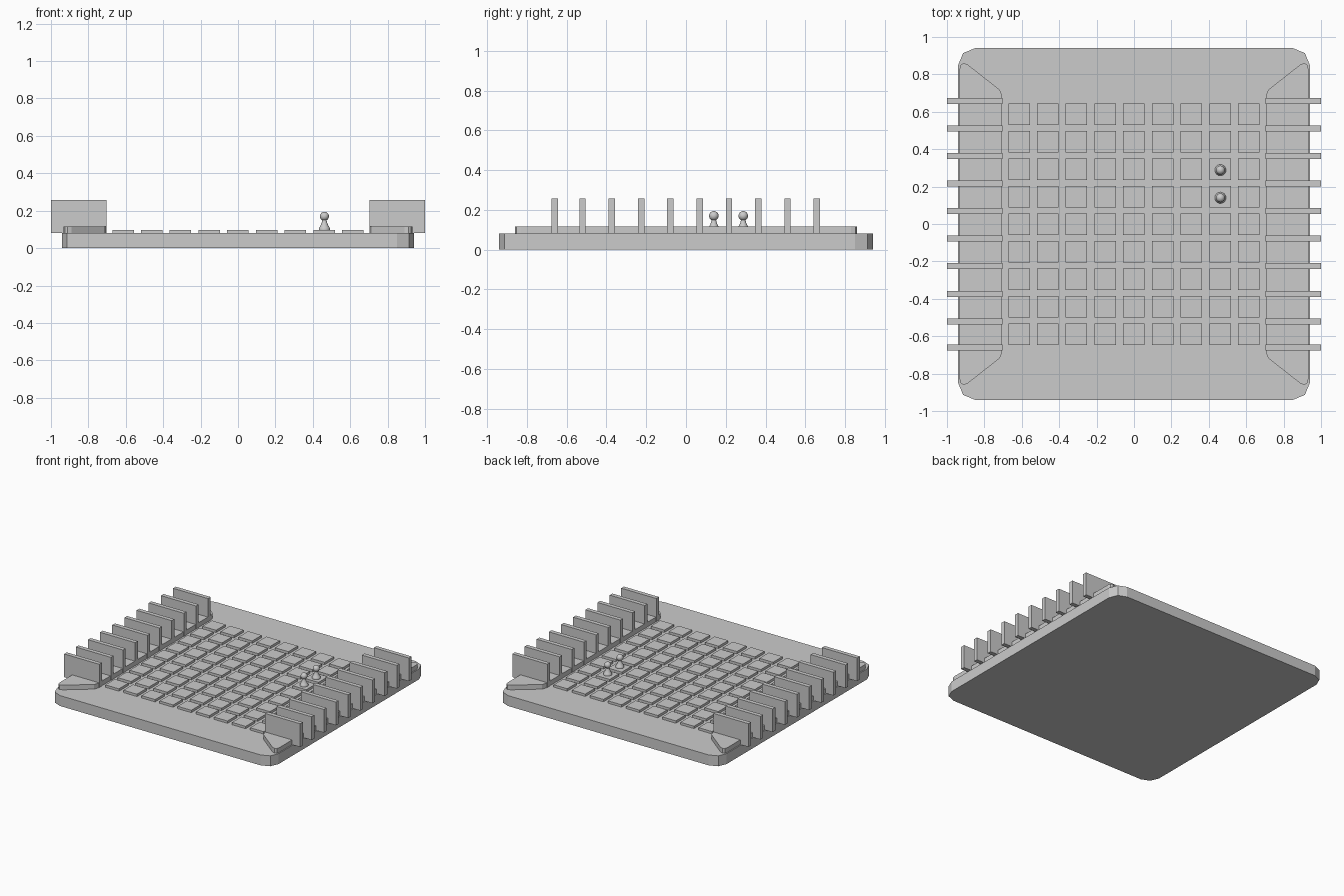
import bpy, bmesh, math

if "Cube" in bpy.data.objects:
    bpy.data.objects.remove(bpy.data.objects["Cube"])

DECK = 0.08  # top of the base board


def prism(name, outline, z0, z1):
    """Extrude a flat outline (x, y) from z0 to z1."""
    bm = bmesh.new()
    face = bm.faces.new([bm.verts.new((x, y, z0)) for x, y in outline])
    top = bmesh.ops.extrude_face_region(bm, geom=[face])["geom"]
    for v in top:
        if isinstance(v, bmesh.types.BMVert):
            v.co.z = z1
    bmesh.ops.recalc_face_normals(bm, faces=bm.faces)
    mesh = bpy.data.meshes.new(name)
    bm.to_mesh(mesh)
    bm.free()
    obj = bpy.data.objects.new(name, mesh)
    bpy.context.collection.objects.link(obj)
    return obj


def box(name, x0, x1, y0, y1, z0, z1):
    return prism(name, [(x0, y0), (x1, y0), (x1, y1), (x0, y1)], z0, z1)


def array(obj, count, offset):
    mod = obj.modifiers.new("Array", 'ARRAY')
    mod.use_relative_offset = False
    mod.use_constant_offset = True
    mod.count = count
    mod.constant_offset_displace = offset


# Base board with two-facet rounded corners
H, R = 0.94, 0.09
corners = []
for q, (sx, sy) in enumerate([(1, 1), (-1, 1), (-1, -1), (1, -1)]):
    for k in range(3):
        a = math.radians(90 * q + 45 * k)
        corners.append((sx * (H - R) + R * math.cos(a), sy * (H - R) + R * math.sin(a)))
prism("base_board", corners, 0, DECK)

# Raised side rails with slanted ends
end = [(0.705, 0.685), (0.717, 0.717), (0.89, 0.853), (0.912, 0.86),
       (0.926, 0.852), (0.932, 0.83)]
for side, s in (("left", -1), ("right", 1)):
    half = [(s * x, y) for x, y in end]
    prism(side + "_rail", half + [(x, -y) for x, y in reversed(half)], DECK, 0.116)

# Upright divider plates along both rails
for side, x0, x1 in (("left", -1.0, -0.703), ("right", 0.703, 1.0)):
    for i in range(10):
        y = 0.658 - 0.1473 * i if i < 9 else -0.66
        box(f"{side}_divider_{i + 1}", x0, x1, y - 0.016, y + 0.016, DECK, 0.258)

# Grid of 9 x 9 square tiles
tiles = box("square_tiles", -0.672, -0.557, -0.647, -0.532, DECK, 0.098)
array(tiles, 9, (0.1535, 0, 0))
array(tiles, 9, (0, 0.147, 0))

# Two playing pieces: turned body with a ball head
body = [(0.0, 0.098), (0.03, 0.098), (0.03, 0.106), (0.026, 0.112),
        (0.019, 0.125), (0.014, 0.138), (0.011, 0.152), (0.0, 0.155)]
SEG = 24
for n, y in enumerate((0.14, 0.288)):
    bm = bmesh.new()
    verts = [bm.verts.new((r, 0, z)) for r, z in body]
    edges = [bm.edges.new(p) for p in zip(verts, verts[1:])]
    bmesh.ops.spin(bm, geom=verts + edges, cent=(0, 0, 0), axis=(0, 0, 1),
                   angle=2 * math.pi, steps=SEG)
    bmesh.ops.remove_doubles(bm, verts=bm.verts, dist=0.0002)
    bmesh.ops.recalc_face_normals(bm, faces=bm.faces)
    ball = bmesh.ops.create_uvsphere(bm, u_segments=SEG, v_segments=14, radius=0.024)
    bmesh.ops.translate(bm, verts=ball["verts"], vec=(0, 0, 0.17))
    mesh = bpy.data.meshes.new("pawn")
    bm.to_mesh(mesh)
    bm.free()
    pawn = bpy.data.objects.new(f"pawn_{n + 1}", mesh)
    pawn.location = (0.462, y, 0)
    bpy.context.collection.objects.link(pawn)
    bpy.ops.object.select_all(action='DESELECT')
    pawn.select_set(True)
    bpy.context.view_layer.objects.active = pawn
    bpy.ops.object.shade_smooth_by_angle(angle=math.radians(35))
